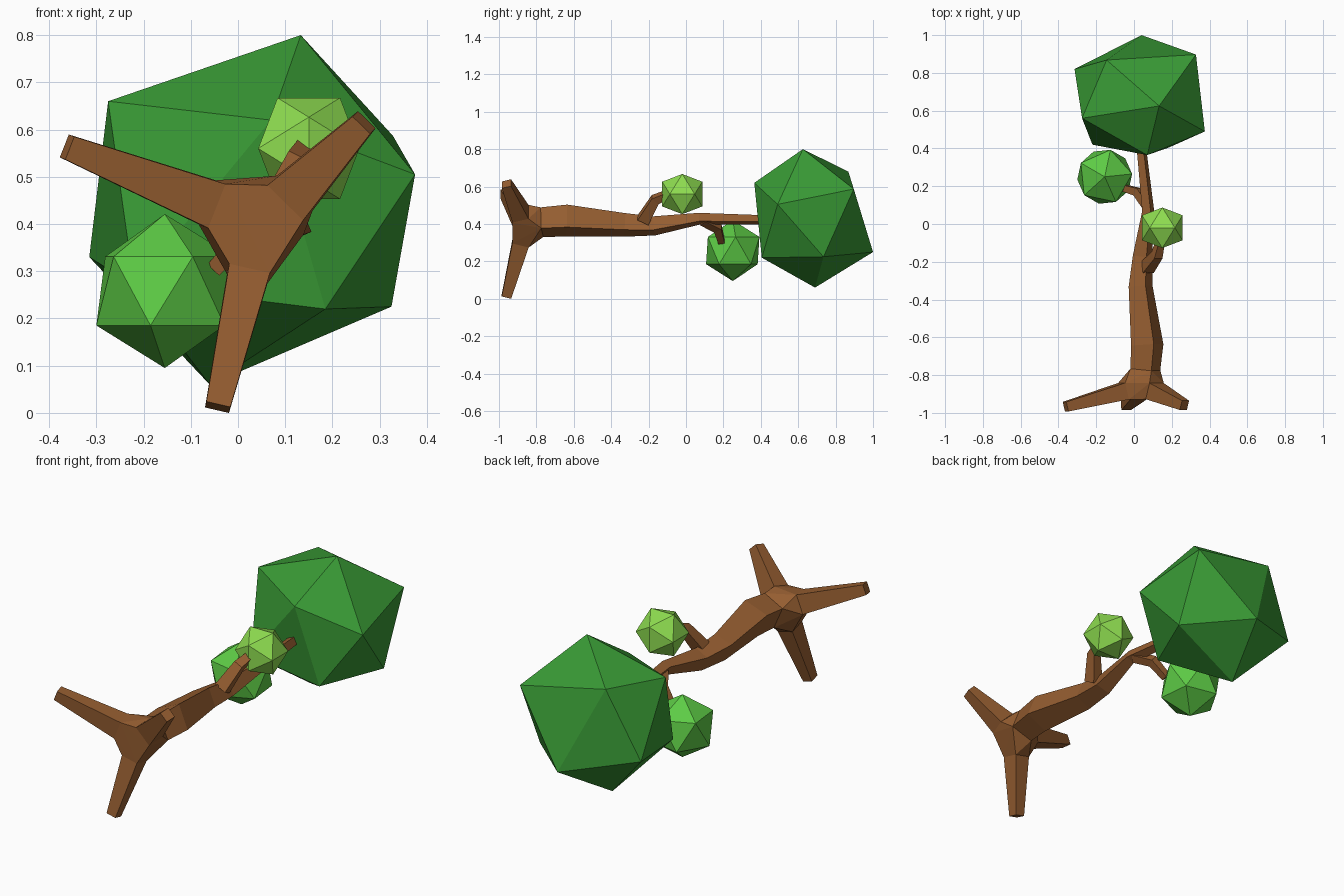
import bpy, bmesh, math
from mathutils import Vector, Matrix

if "Cube" in bpy.data.objects:
    bpy.data.objects.remove(bpy.data.objects["Cube"])


def finish(bm, name, color):
    bmesh.ops.recalc_face_normals(bm, faces=bm.faces)
    mesh = bpy.data.meshes.new(name)
    bm.to_mesh(mesh)
    bm.free()
    obj = bpy.data.objects.new(name, mesh)
    bpy.context.collection.objects.link(obj)
    mat = bpy.data.materials.new(name + "_colour")
    mat.diffuse_color = (*color, 1)
    mat.use_nodes = True
    mat.node_tree.nodes["Principled BSDF"].inputs["Base Color"].default_value = mat.diffuse_color
    mesh.materials.append(mat)
    return obj


def limb(bm, stations, ref, start_cap=False):
    """Four-sided tapered tube; stations are (centre, half size along ref, half size across)."""
    pts = [Vector(s[0]) for s in stations]
    rings = []
    for i, (_, a, b) in enumerate(stations):
        d = (pts[min(i + 1, len(pts) - 1)] - pts[max(i - 1, 0)]).normalized()
        u = (Vector(ref) - d * d.dot(Vector(ref))).normalized()
        v = d.cross(u)
        rings.append([bm.verts.new(pts[i] + u * a * s + v * b * t)
                      for s, t in ((1, 1), (-1, 1), (-1, -1), (1, -1))])
    for r, q in zip(rings, rings[1:]):
        for k in range(4):
            bm.faces.new((r[k], r[(k + 1) % 4], q[(k + 1) % 4], q[k]))
    bm.faces.new(rings[-1])
    if start_cap:
        bm.faces.new(rings[0][::-1])
    return rings[0]


BROWN = (0.30, 0.11, 0.03)
TWIST = (math.cos(math.radians(23)), 0, math.sin(math.radians(23)))

# Trunk lying along y, with three roots
bm = bmesh.new()
trunk = [((.06, -.77, .41), .085), ((.07, -.64, .418), .092), ((.035, -.33, .395), .068),
         ((.045, -.17, .39), .055), ((.075, .07, .428), .034), ((.035, .44, .422), .026)]
bases = [limb(bm, [(c, h * .71, h * .71) for c, h in trunk], TWIST)]
for base, tip, width in (
        ((-.055, -.885, .442), (-.362, -.967, .563), .05),
        ((.11, -.885, .455), (.267, -.96, .615), .053),
        ((.022, -.885, .295), (-.043, -.96, .012), .044)):
    bases.append(limb(bm, [(base, .045, width), (tip, .026, .026)], (0, 1, 0)))

# Flare joining the roots and the trunk
hull = bmesh.ops.convex_hull(bm, input=[v for ring in bases for v in ring])
inner = [f for f in bm.faces if any(all(v in ring for v in f.verts) for ring in bases)]
bmesh.ops.delete(bm, geom=inner, context='FACES_ONLY')
finish(bm, "trunk_and_roots", BROWN)

# Short side branches
branches = {
    "upper_branch": [((.07, -.23, .42), .032, .032), ((.122, -.165, .53), .024, .024),
                     ((.14, -.09, .562), .018, .018)],
    "lower_branch": [((.075, .09, .42), .022, .022), ((.02, .17, .378), .022, .022),
                     ((-.05, .19, .305), .017, .017)],
}
for name, stations in branches.items():
    bm = bmesh.new()
    limb(bm, stations, (0, 1, 0), True)
    finish(bm, name, BROWN)

# Large crown: slightly uneven twenty-sided ball
bm = bmesh.new()
corners = [(.133, .625, .80), (.375, .49, .505), (.07, .365, .62), (-.275, .56, .66),
           (.328, .897, .587), (-.145, .868, .68), (-.315, .82, .33), (.04, 1.0, .25),
           (.325, .735, .225), (.185, .405, .22), (-.22, .42, .27), (-.06, .69, .06)]
bmesh.ops.convex_hull(bm, input=[bm.verts.new(c) for c in corners])
finish(bm, "large_crown", (.04, .32, .035))

# Small leaf balls
for name, centre, radius, tilt, spin, color in (
        ("upper_leaf_ball", (.15, -.02, .56), .126, 31.7, 180, (.27, .72, .08)),
        ("lower_leaf_ball", (-.155, .25, .258), .163, 0, 78, (.11, .6, .06))):
    bm = bmesh.new()
    place = (Matrix.Translation(centre) @ Matrix.Rotation(math.radians(tilt), 4, 'Y')
             @ Matrix.Rotation(math.radians(spin), 4, 'Z'))
    bmesh.ops.create_icosphere(bm, subdivisions=1, radius=radius, matrix=place)
    finish(bm, name, color)
